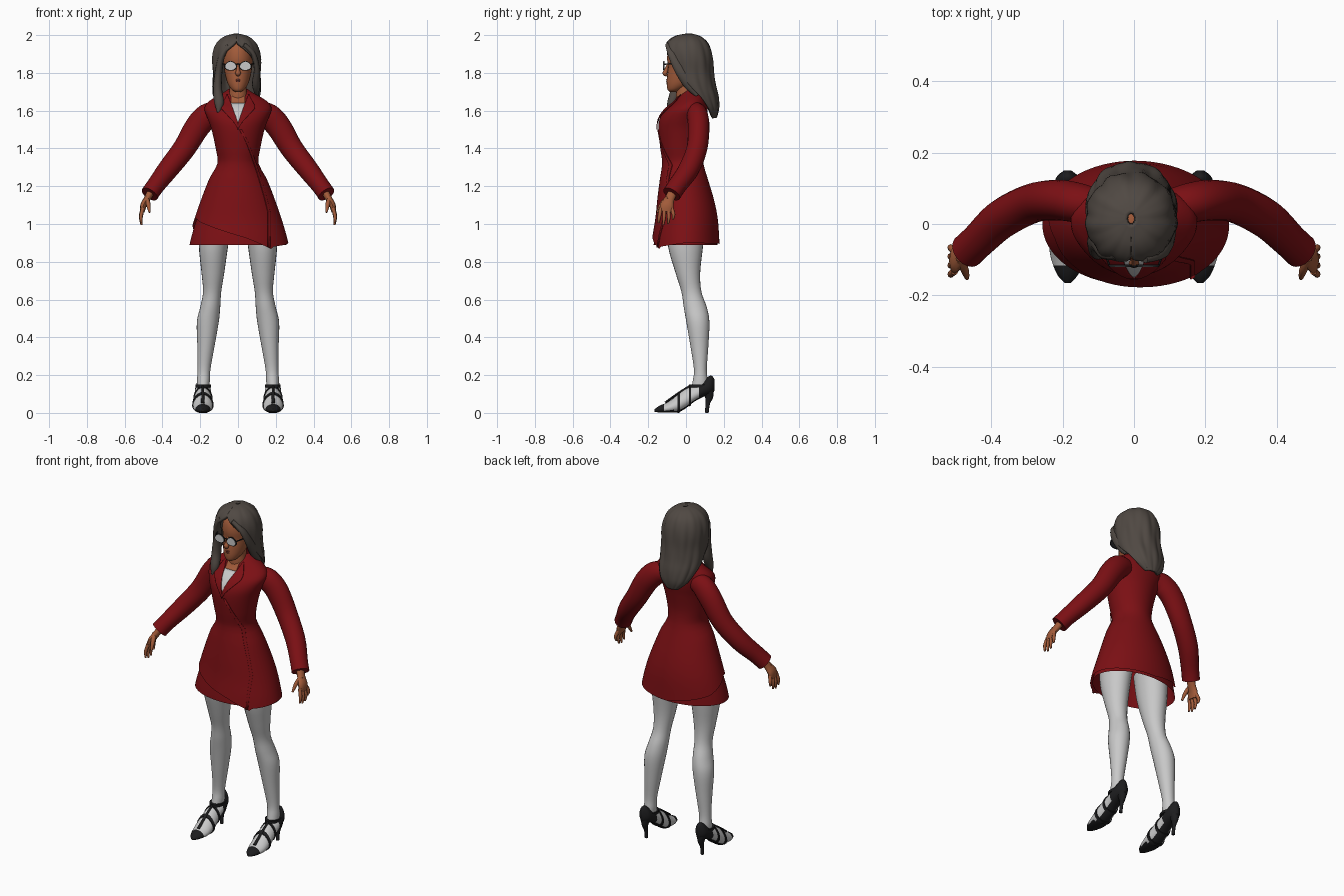
import bpy, bmesh, math
from mathutils import Vector

cube = bpy.data.objects.get("Cube")
if cube:
    bpy.data.objects.remove(cube)


def material(name, r, g, b):
    m = bpy.data.materials.new(name)
    m.use_nodes = True
    m.diffuse_color = (r, g, b, 1)
    m.node_tree.nodes["Principled BSDF"].inputs["Base Color"].default_value = (r, g, b, 1)
    return m


RED = material("coat_red", .2, .005, .007)
SKIN = material("skin", .36, .105, .042)
HAIR = material("hair_brown", .08, .066, .056)
PALE = material("pale_grey", .58, .58, .58)
BLACK = material("black", .012, .012, .013)
LIP = material("lips", .2, .045, .03)


def smooth_rows(rows, k=4):
    """Catmull-Rom interpolation of tuples."""
    out = []
    for i in range(len(rows) - 1):
        a, b, c, d = (rows[max(0, min(len(rows) - 1, i + j))] for j in (-1, 0, 1, 2))
        for s in range(k):
            t = s / k
            out.append(tuple(q + t / 2 * (r - p + t * (2*p - 5*q + 4*r - s4 + t * (3*q - p - 3*r + s4)))
                             for p, q, r, s4 in zip(a, b, c, d)))
    return out + [tuple(rows[-1])]


def at(table, key):
    """Linear lookup in a table sorted by its first column."""
    for a, b in zip(table, table[1:]):
        if key <= b[0]:
            t = max(0, (key - a[0]) / (b[0] - a[0]))
            return [p + t * (q - p) for p, q in zip(a, b)]
    return list(table[-1])


def loft(name, rings, mats, closed=True, caps=True, rule=None, thick=0):
    """Skin a list of point rings."""
    bm = bmesh.new()
    vs = [[bm.verts.new(p) for p in ring] for ring in rings]
    n = len(vs[0])
    for a, b in zip(vs, vs[1:]):
        for j in range(n if closed else n - 1):
            k = (j + 1) % n
            bm.faces.new((a[j], a[k], b[k], b[j]))
    if closed and caps:
        bm.faces.new(vs[0])
        bm.faces.new(vs[-1])
    bmesh.ops.remove_doubles(bm, verts=bm.verts, dist=.0002)
    bmesh.ops.recalc_face_normals(bm, faces=bm.faces)
    for f in bm.faces:
        f.smooth = True
        if rule:
            f.material_index = rule(f)
    me = bpy.data.meshes.new(name)
    bm.to_mesh(me)
    bm.free()
    for m in mats:
        me.materials.append(m)
    me.set_sharp_from_angle(angle=math.radians(50))
    ob = bpy.data.objects.new(name, me)
    bpy.context.collection.objects.link(ob)
    if thick:
        mod = ob.modifiers.new("thickness", "SOLIDIFY")
        mod.thickness = thick
        mod.offset = 0
    return ob


def oval(z, rx, y0, y1, cx=0, n=24):
    cy, ry = (y0 + y1) / 2, (y1 - y0) / 2
    return [(cx + rx * math.sin(i * math.tau / n), cy - ry * math.cos(i * math.tau / n), z) for i in range(n)]


def tube(name, rows, mat, side=1, n=12, k=4):
    """Sweep ellipses along a path; rows are x, y, z, width, depth."""
    rows = smooth_rows(rows, k)
    pts = [Vector((r[0] * side, r[1], r[2])) for r in rows]
    rings = []
    for i, (p, r) in enumerate(zip(pts, rows)):
        t = (pts[min(i + 1, len(pts) - 1)] - pts[max(i - 1, 0)]).normalized()
        ref = Vector((0, 1, 0)) if abs(t.y) < .9 else Vector((0, 0, 1))
        u = ref.cross(t).normalized()
        v = t.cross(u)
        rings.append([p + u * r[3] * math.cos(j * math.tau / n) + v * r[4] * math.sin(j * math.tau / n)
                      for j in range(n)])
    return loft(name, rings, [mat])


# Coat surface: height, half width, front, back
COAT = smooth_rows([
    (.85, .275, -.186, .18), (.92, .262, -.18, .176), (1.03, .23, -.162, .168), (1.13, .195, -.152, .148),
    (1.24, .152, -.138, .115), (1.32, .109, -.126, .092), (1.4, .118, -.136, .086), (1.5, .14, -.146, .1),
    (1.56, .162, -.138, .112), (1.61, .178, -.105, .115), (1.645, .16, -.062, .108),
    (1.675, .115, -.04, .1), (1.7, .07, -.015, .09), (1.715, .05, .0, .08)])
HEM = [(-180, .895), (-120, .95), (-75, 1.03), (-35, .985), (10, .925), (40, .868), (44, .88), (90, .9), (180, .895)]
WAIST, TOP = 1.32, 1.715


def coat_point(deg, z, off=0):
    _, rx, y0, y1 = at(COAT, z)
    a = math.radians(deg)
    return ((rx + off) * math.sin(a), (y0 + y1) / 2 - ((y1 - y0) / 2 + off) * math.cos(a), z)


def skirt(hem, top, off, steps=12):
    return [[coat_point(d, top + (hem(d) - top) * s / steps, off) for d in range(-180, 180, 4)]
            for s in range(steps, -1, -1)]


upper = [[coat_point(d, WAIST + (TOP - WAIST) * s / 24) for d in range(-180, 180, 4)] for s in range(1, 25)]
loft("coat", skirt(lambda d: at(HEM, d)[1], WAIST, 0) + upper, [RED], caps=False)
loft("coat_under_layer", skirt(lambda d: .888, 1.2, -.012), [RED], caps=False)


def front_patch(name, z0, z1, left, right, off, mat, n=10):
    """Plate that follows the front of the coat between two edges."""
    rings = []
    for i in range(n + 1):
        z = z0 + (z1 - z0) * i / n
        _, rx, y0, y1 = at(COAT, z)
        row = []
        for j in range(n + 1):
            x = left(z) + (right(z) - left(z)) * j / n
            y = (y0 + y1) / 2 - ((y1 - y0) / 2) * math.sqrt(max(0, 1 - (x / rx) ** 2))
            row.append((x, y - off, z))
        rings.append(row)
    loft(name, rings, [mat], closed=False, thick=.004)


def opening(z):
    return max(0, (z - 1.535) * .36)


def lapel_edge(z):
    return opening(z) + max(.001, min(z - 1.5, (1.69 - z) * 1.6) * .55)


def flap(z):
    return .17 * min(1, (1.52 - z) / .45) ** .7


front_patch("shirt", 1.535, 1.64, lambda z: -opening(z), opening, .004, PALE)
front_patch("throat", 1.64, 1.695, lambda z: -.036, lambda z: .036, .004, SKIN)
for s, side in ((1, "left"), (-1, "right")):
    front_patch(side + "_lapel", 1.5, 1.685, lambda z: s * opening(z), lambda z: s * lapel_edge(z), .008, RED)
front_patch("coat_front_edge", .875, 1.5, lambda z: flap(z) - .012, flap, .004, RED)

# Neck and head
tube("neck", [(0, .02, 1.58, .05, .05), (0, .0, 1.66, .05, .052), (0, .0, 1.72, .045, .05), (0, .0, 1.78, .045, .05)],
     SKIN, n=20)
HEAD = smooth_rows([
    (1.7, .015, -.088, -.05), (1.712, .034, -.098, -.02), (1.74, .053, -.102, .03), (1.78, .066, -.1, .07),
    (1.83, .075, -.095, .095), (1.88, .078, -.1, .1), (1.93, .07, -.09, .095), (1.965, .045, -.06, .07),
    (1.978, .01, -.01, .02)])
loft("head", [oval(*r) for r in HEAD], [SKIN])
tube("nose", [(0, -.094, 1.848, .006, .006), (0, -.105, 1.815, .01, .01), (0, -.111, 1.797, .015, .013),
              (0, -.1, 1.785, .006, .005)], SKIN)
for i, z in enumerate((1.762, 1.754)):
    tube(("upper_lip", "lower_lip")[i], [(-.024, -.089, z, .002, .002), (0, -.1, z + .001, .005, .005),
                                         (.024, -.089, z, .002, .002)], LIP, n=8)

# Hair: height, half width, front, back, half angle of the face opening
HAIR_ROWS = smooth_rows([
    (2., .01, .0, .03, 0), (1.988, .055, -.055, .07, 0), (1.96, .092, -.092, .105, 2), (1.92, .112, -.108, .125, 25),
    (1.87, .12, -.108, .135, 48), (1.8, .118, -.1, .14, 66), (1.73, .12, -.08, .15, 85), (1.67, .112, -.03, .163, 98),
    (1.61, .085, .05, .166, 100), (1.565, .035, .11, .155, 100)])
rings = []
for z, rx, y0, y1, gap in HAIR_ROWS:
    ring = []
    for j in range(65):
        a = math.radians(gap + (360 - 2 * gap) * j / 64)
        w = 1 + .022 * math.sin(9 * a + 14 * z) + .012 * math.sin(17 * a - 9 * z)
        ring.append((-.008 + rx * w * math.sin(a), (y0 + y1) / 2 - (y1 - y0) / 2 * w * math.cos(a), z))
    rings.append(ring)
loft("hair", rings, [HAIR], closed=False, thick=.016)
tube("hair_front_lock", [(-.05, -.088, 1.945, .012, .012), (-.085, -.075, 1.89, .016, .024),
                         (-.103, -.045, 1.8, .02, .034), (-.108, -.05, 1.71, .024, .032),
                         (-.1, -.078, 1.64, .025, .022), (-.105, -.092, 1.59, .006, .006)], HAIR)
tube("hair_side_lock", [(.03, -.098, 1.95, .012, .012), (.08, -.075, 1.9, .014, .022),
                        (.1, -.035, 1.82, .016, .028), (.096, .02, 1.74, .022, .032),
                        (.1, .06, 1.68, .008, .01)], HAIR)

# Glasses
for s, side in ((1, "left"), (-1, "right")):
    shape = [(s * .039 + .031 * math.cos(t), .024 * math.sin(t) - .004 * abs(math.cos(t)))
             for t in (i * math.tau / 24 for i in range(24))]
    for name, y0, y1, k, mat in (("_lens", -.121, -.117, .9, PALE), ("_frame", -.119, -.113, 1.06, BLACK)):
        loft(side + name, [[(s * .039 + (x - s * .039) * k, y, 1.838 + z * k) for x, z in shape]
                           for y in (y0, y1)], [mat])
    tube(side + "_temple", [(.07, -.114, 1.846, .003, .004), (.082, -.07, 1.848, .003, .004),
                            (.084, .01, 1.845, .003, .004)], BLACK, s, n=6)
tube("glasses_bridge", [(-.012, -.117, 1.843, .003, .003), (0, -.119, 1.847, .003, .003),
                        (.012, -.117, 1.843, .003, .003)], BLACK, n=6)

# Shoe sections: depth position, bottom, top, half width
SHOE = smooth_rows([
    (-.166, .006, .02, .008), (-.14, .002, .038, .03), (-.09, .001, .06, .048), (-.04, .004, .1, .051),
    (.0, .025, .128, .047), (.045, .06, .145, .043), (.09, .084, .172, .041), (.13, .1, .198, .032),
    (.15, .115, .18, .01)])


def shoe_ring(row, side, grow=0):
    y, z0, z1, w = row
    c, h = (z0 + z1) / 2, (z1 - z0) / 2 + grow
    return [(side * .186 + (w + grow) * math.cos(t) * (1 - .2 * math.sin(t)), y, c + h * math.sin(t))
            for t in (i * math.tau / 20 for i in range(20))]


def shoe_color(f):
    c = f.calc_center_median()
    sole = c.z < at(SHOE, c.y)[1] + .012
    return 1 if c.y < -.115 or c.y > .065 or sole else 0


LEG = smooth_rows([
    (.11, .03, .025, .115, .186), (.17, .034, .036, .115, .183), (.23, .034, .042, .11, .18),
    (.35, .045, .024, .118, .17), (.48, .058, .002, .124, .16), (.56, .053, -.012, .11, .147),
    (.64, .048, -.024, .082, .137), (.74, .06, -.055, .075, .133), (.88, .077, -.095, .09, .13),
    (1.02, .085, -.105, .105, .118)])
for s, side in ((1, "left"), (-1, "right")):
    # Legs and shoes
    loft(side + "_leg", [oval(z, rx, y0, y1, s * cx) for z, rx, y0, y1, cx in LEG], [PALE])
    loft(side + "_shoe", [shoe_ring(r, s) for r in SHOE], [PALE, BLACK], rule=shoe_color)
    for name, y, w in (("_front_strap", -.045, .014), ("_back_strap", .015, .012)):
        loft(side + name, [shoe_ring(at(SHOE, y + d), s, .005) for d in (0, w)], [BLACK])
    tube(side + "_instep_strap", [(.186, -.11, .054, .01, .006), (.186, -.04, .104, .007, .006),
                                  (.186, .02, .142, .006, .006)], BLACK, s, n=8)
    loft(side + "_ankle_strap", [oval(z, .041, .016, .128, s * .184) for z in (.135, .15)], [BLACK])
    tube(side + "_heel", [(.186, .118, .12, .03, .03), (.186, .122, .085, .018, .022), (.186, .115, .05, .01, .012),
                          (.186, .11, .0, .009, .01)], BLACK, s)
    # Sleeves
    tube(side + "_sleeve", [(.11, .05, 1.59, .055, .05), (.16, .06, 1.573, .066, .056), (.215, .067, 1.515, .066, .057),
                            (.285, .058, 1.4, .06, .055), (.37, .015, 1.29, .055, .055),
                            (.435, -.045, 1.205, .048, .05), (.468, -.076, 1.158, .048, .05)], RED, s, n=20)
    # Hands
    tube(side + "_palm", [(.45, -.06, 1.19, .022, .026), (.48, -.086, 1.135, .018, .026), (.5, -.1, 1.1, .017, .036),
                          (.506, -.105, 1.065, .012, .036)], SKIN, s)
    for i, (name, drop) in enumerate((("_index", .07), ("_middle", .08), ("_ring", .075), ("_little", .05))):
        y = -.133 + .019 * i
        tube(side + name + "_finger", [(.503, y, 1.085, .01, .01), (.514, y - .008 + .006 * i, 1.075 - drop / 2, .0095, .0095),
                                       (.511, y - .012 + .006 * i, 1.075 - drop, .005, .005)], SKIN, s, n=8)
    tube(side + "_thumb", [(.487, -.095, 1.14, .013, .013), (.475, -.128, 1.105, .012, .012),
                           (.468, -.152, 1.062, .006, .006)], SKIN, s, n=8)
